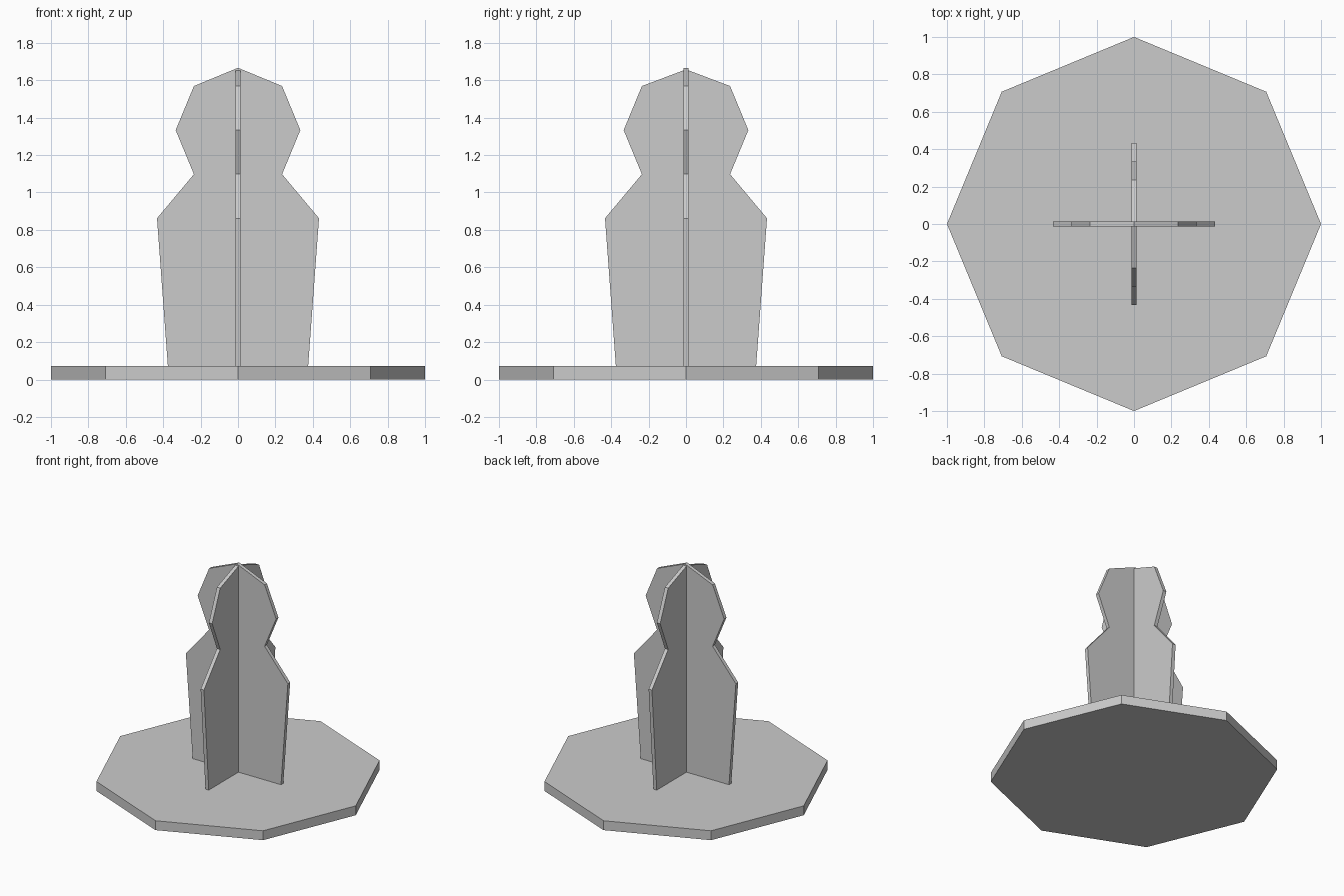
import bpy, bmesh
from math import pi, sin, cos

if "Cube" in bpy.data.objects:
    bpy.data.objects.remove(bpy.data.objects["Cube"])

BASE_H = 0.072
THICK = 0.028


def prism(name, points, depth):
    """Extrude a closed outline of 3D points along a depth vector."""
    bm = bmesh.new()
    face = bm.faces.new([bm.verts.new(p) for p in points])
    new = bmesh.ops.extrude_face_region(bm, geom=[face])["geom"]
    verts = [v for v in new if isinstance(v, bmesh.types.BMVert)]
    bmesh.ops.translate(bm, verts=verts, vec=depth)
    bmesh.ops.recalc_face_normals(bm, faces=bm.faces)
    mesh = bpy.data.meshes.new(name)
    bm.to_mesh(mesh)
    bm.free()
    obj = bpy.data.objects.new(name, mesh)
    bpy.context.collection.objects.link(obj)
    return obj


# Octagonal base with corners on the axes
octagon = [(cos(i * pi / 4), sin(i * pi / 4), 0) for i in range(8)]
prism("base", octagon, (0, 0, BASE_H))

# Pawn outline: body below, octagonal head above
R, HEAD_Z = 1 / 3, 4 / 3
half = [(0.375, BASE_H), (0.433, 0.862)]
half += [(R * cos(a * pi / 4), HEAD_Z + R * sin(a * pi / 4)) for a in (-1, 0, 1)]
outline = half + [(0, HEAD_Z + R)] + [(-x, z) for x, z in reversed(half)]

# Two crossed flat plates
cross_plate = [(x, -THICK / 2, z) for x, z in outline]
prism("side_to_side_plate", cross_plate, (0, THICK, 0))
depth_plate = [(-THICK / 2, y, min(z, 1.658)) for y, z in outline]
prism("front_to_back_plate", depth_plate, (THICK, 0, 0))
